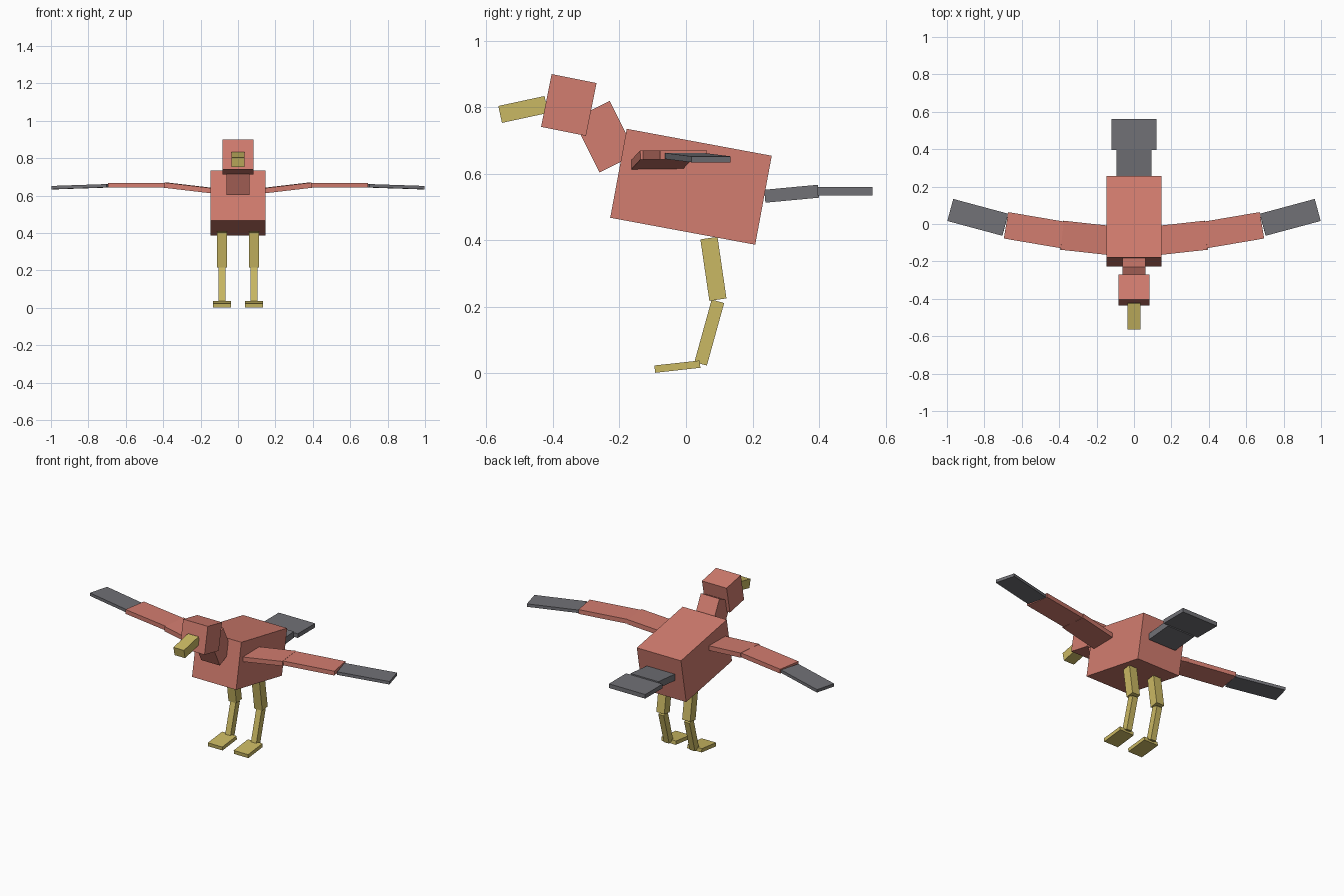
import bpy
from mathutils import Vector, Matrix

if "Cube" in bpy.data.objects:
    bpy.data.objects.remove(bpy.data.objects["Cube"])


def material(name, rgb):
    m = bpy.data.materials.new(name)
    m.diffuse_color = (*rgb, 1)
    m.use_nodes = True
    m.node_tree.nodes["Principled BSDF"].inputs["Base Color"].default_value = m.diffuse_color
    return m


RED = material("dusty red", (0.65, 0.205, 0.16))
GREY = material("slate grey", (0.165, 0.165, 0.182))
YELLOW = material("straw yellow", (0.59, 0.48, 0.125))


def beam(name, a, b, width, thick, mat):
    """Box running from a to b; its width stays horizontal."""
    a, b = Vector(a), Vector(b)
    along = (b - a).normalized()
    side = Vector((0, 0, 1)).cross(along).normalized()
    up = along.cross(side)
    bpy.ops.mesh.primitive_cube_add(size=1)
    ob = bpy.context.object
    ob.name = name
    frame = Matrix((along, side, up)).transposed().to_4x4()
    scale = Matrix.Diagonal(((b - a).length, width, thick, 1))
    ob.data.transform(frame @ scale)
    ob.location = (a + b) / 2
    ob.data.materials.append(mat)


# Torso, neck, head and beak
beam("body", (0, -0.203, 0.601), (0, 0.233, 0.520), 0.294, 0.272, RED)
beam("neck", (0, -0.205, 0.631), (0, -0.285, 0.791), 0.124, 0.124, RED)
beam("head", (0, -0.420, 0.820), (0, -0.285, 0.793), 0.164, 0.162, RED)
beam("beak", (0, -0.559, 0.778), (0, -0.420, 0.808), 0.070, 0.052, YELLOW)

# Tail
beam("tail_base", (0, 0.237, 0.532), (0, 0.398, 0.547), 0.186, 0.039, GREY)
beam("tail_fan", (0, 0.396, 0.547), (0, 0.561, 0.547), 0.242, 0.025, GREY)

for s, label in ((1, "left"), (-1, "right")):
    # Wing in three sections
    beam(label + "_inner_wing", (s * 0.13, -0.088, 0.626), (s * 0.385, -0.060, 0.656), 0.156, 0.028, RED)
    beam(label + "_middle_wing", (s * 0.378, -0.059, 0.656), (s * 0.684, -0.007, 0.656), 0.143, 0.026, RED)
    beam(label + "_wing_tip", (s * 0.688, -0.004, 0.653), (s * 0.982, 0.075, 0.643), 0.122, 0.018, GREY)
    # Leg and foot
    x = s * 0.086
    beam(label + "_thigh", (x, 0.069, 0.406), (x, 0.096, 0.221), 0.053, 0.052, YELLOW)
    beam(label + "_shin", (x, 0.096, 0.216), (x, 0.044, 0.028), 0.036, 0.039, YELLOW)
    beam(label + "_foot", (x, -0.094, 0.012), (x, 0.042, 0.027), 0.096, 0.022, YELLOW)
